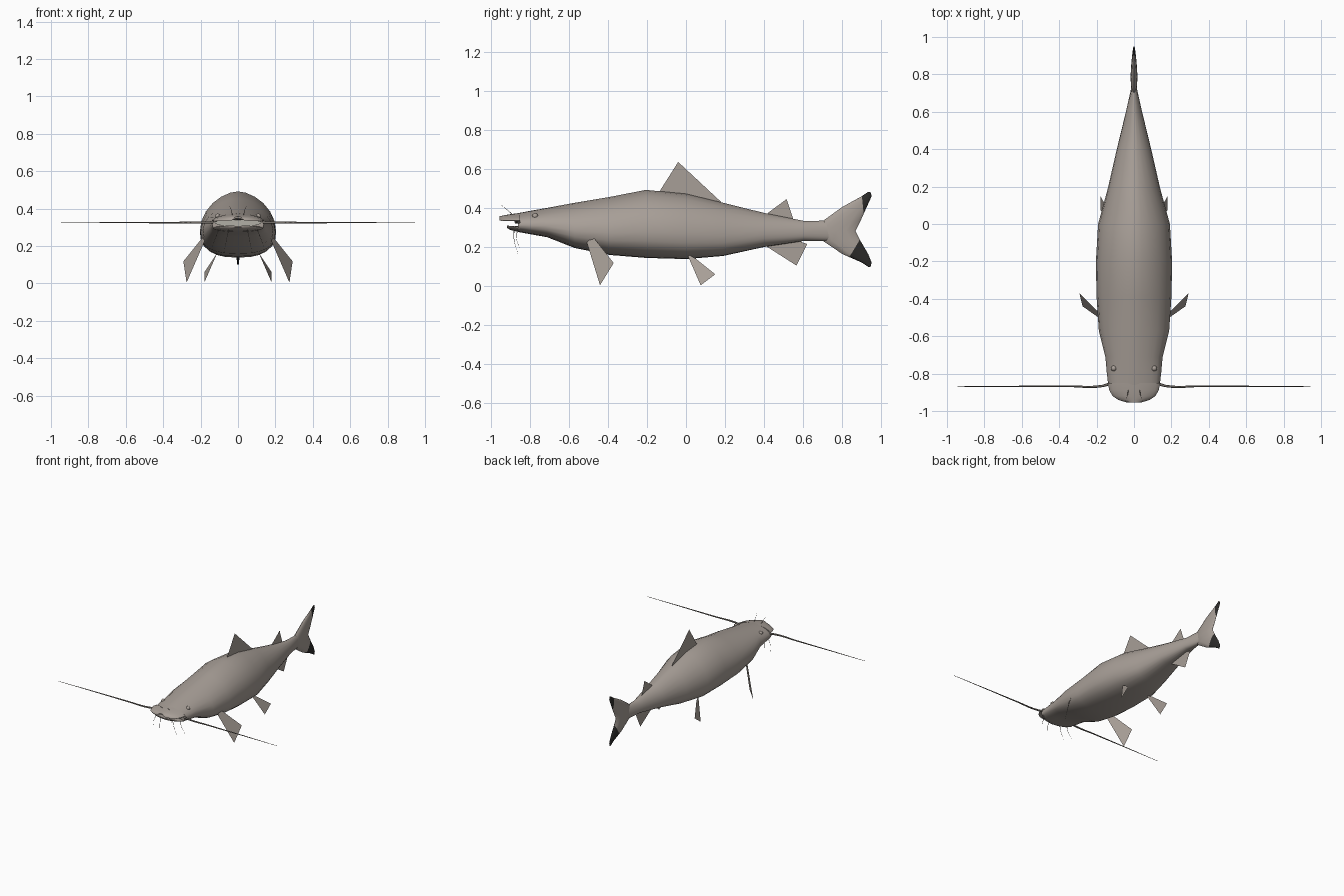
import bpy, bmesh, math
from mathutils import Vector

cube = bpy.data.objects.get("Cube")
if cube:
    bpy.data.objects.remove(cube, do_unlink=True)


def material(name, rgb):
    m = bpy.data.materials.new(name)
    m.use_nodes = True
    m.diffuse_color = (*rgb, 1)
    bsdf = m.node_tree.nodes["Principled BSDF"]
    bsdf.inputs["Base Color"].default_value = (*rgb, 1)
    bsdf.inputs["Roughness"].default_value = 0.7
    return m


SKIN = material("grey_skin", (0.39, 0.345, 0.31))
DARK = material("dark_tail_tip", (0.025, 0.024, 0.023))
BARB = material("barbel_grey", (0.2, 0.18, 0.16))
MOUTH = material("pale_mouth", (0.44, 0.43, 0.38))


def finish(name, bm, mats, smooth=None):
    bmesh.ops.recalc_face_normals(bm, faces=bm.faces)
    me = bpy.data.meshes.new(name)
    bm.to_mesh(me)
    bm.free()
    ob = bpy.data.objects.new(name, me)
    bpy.context.collection.objects.link(ob)
    for m in mats:
        me.materials.append(m)
    if smooth:
        bpy.ops.object.select_all(action='DESELECT')
        ob.select_set(True)
        bpy.context.view_layer.objects.active = ob
        bpy.ops.object.shade_smooth_by_angle(angle=math.radians(smooth))


def skin_rings(rings):
    """Bridge a list of equal point loops and cap both ends."""
    bm = bmesh.new()
    loops = [[bm.verts.new(p) for p in ring] for ring in rings]
    n = len(loops[0])
    for a, b in zip(loops, loops[1:]):
        for i in range(n):
            j = (i + 1) % n
            bm.faces.new((a[i], a[j], b[j], b[i]))
    bm.faces.new(loops[0])
    bm.faces.new(loops[-1])
    return bm


def cross_section(y, top, bottom, w, droop, n=24):
    """Domed back above, flatter belly below; droop lowers the sides."""
    mid = bottom + (top - bottom) * 0.38
    pts = []
    for i in range(n):
        a = math.tau * i / n
        c, s = math.cos(a), math.sin(a)
        kx, kz, h = (1.18, 1.0, top - mid) if s >= 0 else (0.78, 0.78, mid - bottom)
        x = math.copysign(abs(c) ** kx, c)
        z = mid + math.copysign(abs(s) ** kz, s) * h - droop * x * x
        pts.append((x * w, y, z))
    return pts


def loft(name, stations, droop=0):
    rings = [cross_section(*s, droop) for s in stations]
    finish(name, skin_rings(rings), [SKIN], 50)


# Body, upper snout and lower jaw: y, top, bottom, half width
loft("body", [
    (-0.86, .373, .277, .138), (-0.79, .386, .264, .146), (-0.71, .40, .25, .153),
    (-0.57, .426, .195, .188), (-0.39, .456, .159, .20), (-0.205, .492, .144, .204),
    (0, .472, .138, .192), (0.19, .426, .154, .14), (0.40, .374, .20, .092),
    (0.605, .333, .231, .042), (0.74, .335, .229, .012)])
loft("upper_snout", [
    (-0.85, .374, .338, .14), (-0.89, .369, .340, .132), (-0.92, .364, .342, .114),
    (-0.94, .360, .344, .085), (-0.955, .357, .349, .037)], .016)
loft("lower_jaw", [
    (-0.85, .308, .276, .134), (-0.88, .308, .282, .118),
    (-0.90, .308, .288, .09), (-0.917, .307, .298, .037)], -.008)

# Mouth lining: thin lens behind the lips
bm = bmesh.new()
bmesh.ops.create_circle(bm, cap_ends=True, segments=24, radius=1)
for v in bm.verts:
    v.co = (v.co.x * .125, -.872, .325 + v.co.y * .022)
finish("mouth_lining", bm, [MOUTH])

# Forked tail: z, leading y, trailing y, half thickness
levels = [(.097, .935, .944, .003), (.12, .90, .95, .006), (.164, .80, .932, .012),
          (.231, .70, .893, .018), (.282, .68, .867, .018), (.333, .70, .893, .018),
          (.405, .80, .925, .012), (.46, .90, .95, .006), (.482, .932, .944, .003)]
rings = []
for z, y0, y1, w in levels:
    ring = []
    for i in range(12):
        a = math.tau * i / 12
        ring.append((w * math.sin(a), (y0 + y1) / 2 - math.cos(a) * (y1 - y0) / 2, z))
    rings.append(ring)
bm = skin_rings(rings)
cuts = [(Vector((0, .903, .43)), Vector((0, 1, .1)).normalized(), 1),
        (Vector((0, .858, .185)), Vector((0, .061, -.037)).normalized(), -1)]
for co, no, side in cuts:
    bmesh.ops.bisect_plane(bm, geom=bm.verts[:] + bm.edges[:] + bm.faces[:],
                           plane_co=co, plane_no=no)
for f in bm.faces:
    c = f.calc_center_median()
    for co, no, side in cuts:
        if (c - co).dot(no) > 0 and (c.z - .282) * side > .03:
            f.material_index = 1
finish("tail_fin", bm, [SKIN, DARK], 60)


# Fins: single flat sheets
def fin(name, pts):
    bm = bmesh.new()
    bm.faces.new([bm.verts.new(p) for p in pts])
    finish(name, bm, [SKIN])


fin("dorsal_fin", [(0, -.135, .47), (0, -.135, .485), (0, -.04, .635), (0, .18, .43), (0, .1, .43)])
fin("adipose_fin", [(0, .41, .36), (0, .42, .375), (0, .515, .445), (0, .55, .34)])
fin("anal_fin", [(0, .40, .21), (0, .565, .105), (0, .62, .215), (0, .55, .24)])
for side, s in (("left", 1), ("right", -1)):
    fin(side + "_pectoral_fin", [(s * .18, -.48, .257), (s * .18, -.507, .222),
                                 (s * .275, -.44, .004), (s * .292, -.37, .118)])
    fin(side + "_pelvic_fin", [(s * .11, .005, .165), (s * .18, .075, .004),
                               (s * .18, .15, .06), (s * .125, .05, .14)])


# Barbels: tapered curves
def barbel(name, pts, r):
    cu = bpy.data.curves.new(name, 'CURVE')
    cu.dimensions = '3D'
    cu.bevel_depth = r
    cu.bevel_resolution = 1
    cu.resolution_u = 6
    cu.use_fill_caps = True
    sp = cu.splines.new('BEZIER')
    sp.bezier_points.add(len(pts) - 1)
    for i, (bp, p) in enumerate(zip(sp.bezier_points, pts)):
        bp.co = p
        bp.handle_left_type = bp.handle_right_type = 'AUTO'
        bp.radius = 1 - 0.85 * i / (len(pts) - 1)
    cu.materials.append(BARB)
    ob = bpy.data.objects.new(name, cu)
    bpy.context.collection.objects.link(ob)


for side, s in (("left", 1), ("right", -1)):
    barbel(side + "_long_barbel", [(s * .12, -.85, .326), (s * .17, -.866, .326), (s * .36, -.867, .325),
                                   (s * .65, -.868, .325), (s * .945, -.869, .324)], .008)
    barbel(side + "_nose_barbel", [(s * .03, -.885, .363), (s * .035, -.915, .39),
                                   (s * .045, -.945, .415)], .002)
    barbel(side + "_inner_chin_barbel", [(s * .05, -.88, .288), (s * .06, -.88, .24),
                                         (s * .075, -.86, .165)], .002)
    barbel(side + "_outer_chin_barbel", [(s * .10, -.86, .29), (s * .118, -.868, .25),
                                         (s * .14, -.85, .19)], .002)
    # Eyes
    bm = bmesh.new()
    bmesh.ops.create_uvsphere(bm, u_segments=16, v_segments=10, radius=.015)
    bmesh.ops.translate(bm, verts=bm.verts, vec=(s * .108, -.772, .358))
    finish(side + "_eye", bm, [SKIN], 60)
